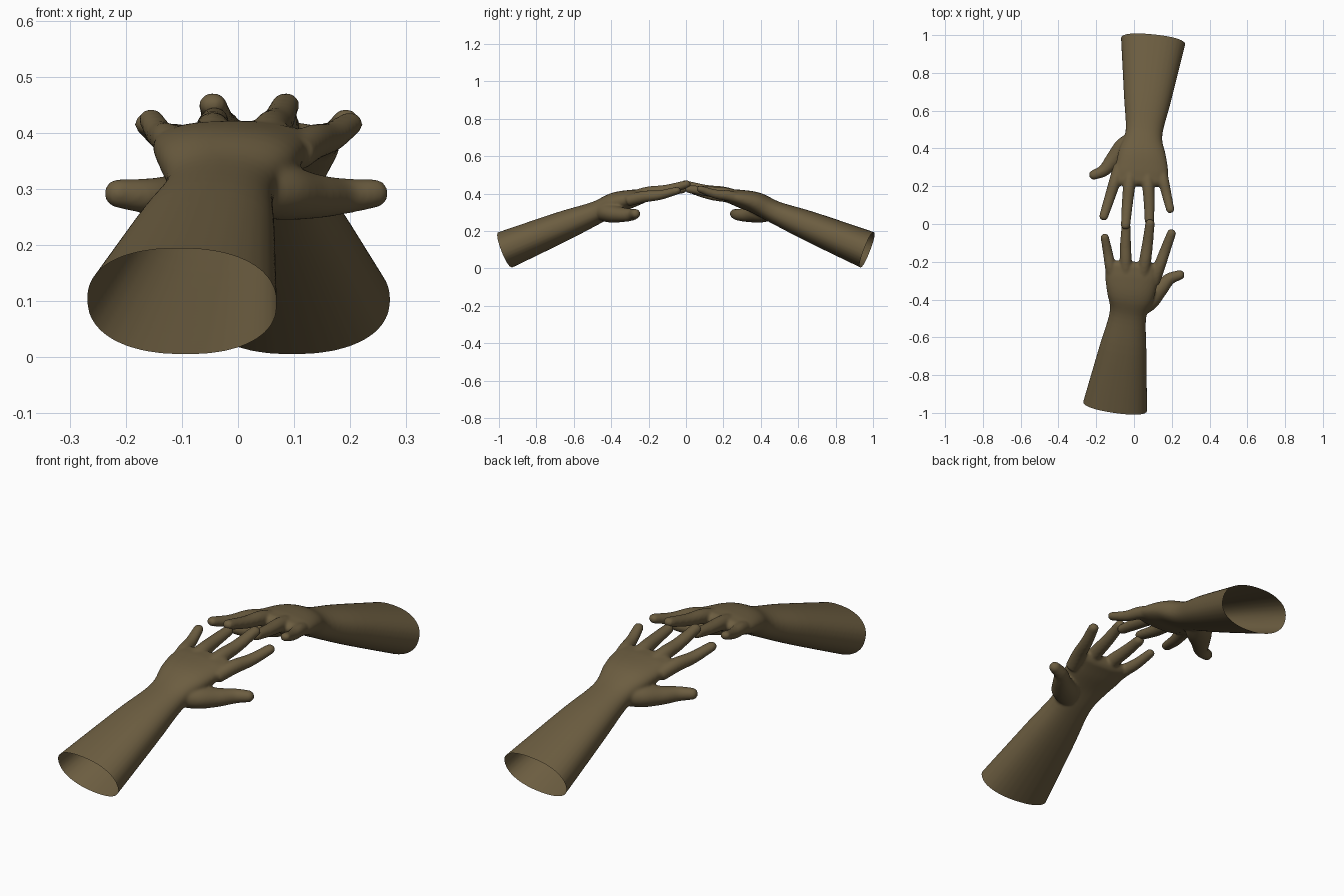
import bpy, bmesh, math
from mathutils import Vector, Matrix

if "Cube" in bpy.data.objects:
    bpy.data.objects.remove(bpy.data.objects["Cube"])

bronze = bpy.data.materials.new("bronze brown")
bronze.diffuse_color = (0.15, 0.11, 0.052, 1)
bronze.use_nodes = True
bronze.node_tree.nodes["Principled BSDF"].inputs["Base Color"].default_value = bronze.diffuse_color
SIDES = 32


def smooth_path(pts, n=5):
    """Catmull-Rom through (x, y, z, half width, half thickness) stations."""
    p = [Vector(a) for a in pts]
    p = [p[0] * 2 - p[1]] + p + [p[-1] * 2 - p[-2]]
    out = []
    for i in range(1, len(p) - 2):
        a, b, c, d = p[i - 1:i + 3]
        for k in range(n):
            t = k / n
            out.append(0.5 * (2 * b + (c - a) * t + (2 * a - 5 * b + 4 * c - d) * t * t
                              + (3 * b - a - 3 * c + d) * t ** 3))
    return out + [p[-2]]


def loft(bm, pts, power=1.0):
    """Closed elliptical tube along the stations with a rounded far end."""
    st = smooth_path(pts)
    pos = [Vector(s[:3]) for s in st]
    rings = []
    for i, s in enumerate(st):
        t = (pos[min(i + 1, len(pos) - 1)] - pos[max(i - 1, 0)]).normalized()
        rings.append((pos[i], t, s[3], s[4]))
    c, t, rw, rt = rings[-1]
    for k in range(1, 5):
        a = k * math.pi / 2 / 4.4
        f = math.cos(a)
        rings.append((c + t * min(rw, rt) * math.sin(a), t, rw - min(rw, rt) * (1 - f), rt * f))
    loops = []
    for c, t, rw, rt in rings:
        side = t.cross(Vector((0, 0, 1))).normalized()
        up = side.cross(t)
        ring = []
        for k in range(SIDES):
            a = 2 * math.pi * k / SIDES
            x, y = math.cos(a), math.sin(a)
            x = math.copysign(abs(x) ** power, x)
            y = math.copysign(abs(y) ** power, y)
            ring.append(bm.verts.new(c + side * x * rw + up * y * rt))
        loops.append(ring)
    for a, b in zip(loops, loops[1:]):
        for k in range(SIDES):
            j = (k + 1) % SIDES
            bm.faces.new((a[k], a[j], b[j], b[k]))
    bm.faces.new(loops[0][::-1])
    bm.faces.new(loops[-1])


def link(name, mesh):
    ob = bpy.data.objects.new(name, mesh)
    bpy.context.collection.objects.link(ob)
    return ob


# forearm, wrist and palm
parts = bmesh.new()
loft(parts, [(-0.114, -1.065, 0.06, 0.185, 0.107), (-0.1, -0.965, 0.10, 0.171, 0.101),
             (-0.058, -0.66, 0.225, 0.125, 0.08), (-0.032, -0.48, 0.298, 0.098, 0.061),
             (-0.018, -0.38, 0.348, 0.124, 0.058), (-0.012, -0.29, 0.373, 0.140, 0.048),
             (-0.008, -0.235, 0.385, 0.138, 0.037)], 0.88)
# four fingers: base, middle joint, tip
fingers = [
    ((-0.112, -0.30, 0.366), (-0.139, -0.15, 0.398), (-0.155, -0.07, 0.424), 0.024),
    ((-0.042, -0.30, 0.378), (-0.045, -0.11, 0.412), (-0.042, -0.015, 0.424), 0.027),
    ((0.044, -0.30, 0.378), (0.071, -0.11, 0.420), (0.085, 0.004, 0.450), 0.027),
    ((0.104, -0.31, 0.363), (0.165, -0.14, 0.392), (0.199, -0.048, 0.416), 0.026)]
for base, mid, tip, r in fingers:
    b, m, t = Vector(base), Vector(mid), Vector(tip)
    knuckle = b.lerp(m, 0.5) + Vector((0, 0, 0.006))
    loft(parts, [(*b, r * 1.25, r * 1.2), (*knuckle, r * 1.2, r * 1.2),
                 (*m, r * 1.08, r), (*t, r * 0.92, r * 0.8)])
# thumb
loft(parts, [(0.015, -0.45, 0.305, 0.05, 0.05), (0.075, -0.40, 0.295, 0.060, 0.05),
             (0.135, -0.345, 0.287, 0.044, 0.04), (0.188, -0.291, 0.287, 0.032, 0.032),
             (0.242, -0.270, 0.292, 0.026, 0.026)])
raw = bpy.data.meshes.new("raw_hand")
bmesh.ops.recalc_face_normals(parts, faces=parts.faces[:])
parts.to_mesh(raw)
tmp = link("raw_hand", raw)

# fuse the parts into one soft skin
rm = tmp.modifiers.new("fuse", "REMESH")
rm.mode, rm.voxel_size = "VOXEL", 0.006
sm = tmp.modifiers.new("soften", "SMOOTH")
sm.factor, sm.iterations = 0.5, 9
dg = bpy.context.evaluated_depsgraph_get()
skin = bpy.data.meshes.new_from_object(tmp.evaluated_get(dg))
bpy.data.objects.remove(tmp)

# cut the forearm open at the elbow end
bm = bmesh.new()
bm.from_mesh(skin)
bmesh.ops.bisect_plane(bm, geom=bm.verts[:] + bm.edges[:] + bm.faces[:],
                       plane_co=(-0.1, -0.965, 0.10), plane_no=(0.145, 1, 0.38), clear_inner=True)
for f in bm.faces:
    f.smooth = True
bm.to_mesh(skin)
skin.materials.clear()
skin.materials.append(bronze)

# second hand reaches back towards the first
near = link("near_hand_and_forearm", skin)
far = link("far_hand_and_forearm", skin.copy())
far.matrix_world = Matrix.Translation((0.04, 0, 0)) @ Matrix.Rotation(math.pi + 0.04, 4, "Z")
